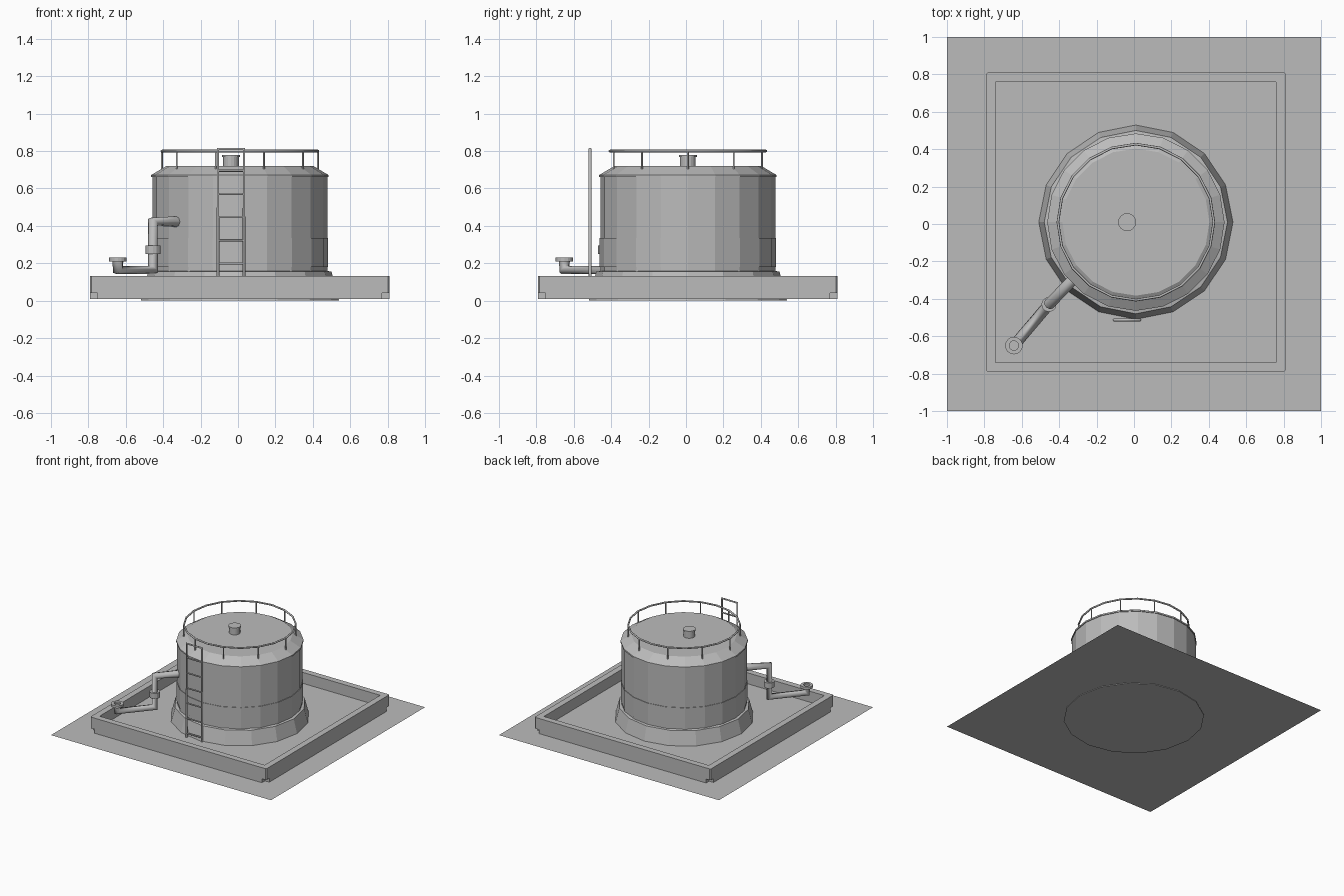
import bpy, bmesh, math
from mathutils import Vector

if "Cube" in bpy.data.objects:
    bpy.data.objects.remove(bpy.data.objects["Cube"])

grey = bpy.data.materials.new("plain grey")
grey.use_nodes = True
COLOUR = (0.5, 0.5, 0.5, 1)
grey.diffuse_color = COLOUR
grey.node_tree.nodes["Principled BSDF"].inputs["Base Color"].default_value = COLOUR

C = 0.01            # tank and curb centre on both axes


def finish(name, bm):
    bmesh.ops.recalc_face_normals(bm, faces=bm.faces)
    me = bpy.data.meshes.new(name)
    bm.to_mesh(me)
    bm.free()
    me.materials.append(grey)
    ob = bpy.data.objects.new(name, me)
    bpy.context.collection.objects.link(ob)
    return ob


def add_box(bm, lo, hi):
    lo, hi = Vector(lo), Vector(hi)
    verts = bmesh.ops.create_cube(bm, size=1)["verts"]
    for v in verts:
        v.co = (lo + hi) / 2 + v.co * (hi - lo)


def lathe(name, profile, sides, centre=(C, C), ring=False):
    """Turn (radius, z) points about a vertical axis; cap the ends or close into a ring."""
    bm = bmesh.new()
    rows = []
    for r, z in profile:
        angles = [math.tau * i / sides for i in range(sides)]
        rows.append([bm.verts.new((centre[0] + r * math.cos(a),
                                   centre[1] + r * math.sin(a), z)) for a in angles])
    pairs = list(zip(rows, rows[1:]))
    if ring:
        pairs.append((rows[-1], rows[0]))
    else:
        bm.faces.new(rows[0])
        bm.faces.new(rows[-1])
    for a, b in pairs:
        for i in range(sides):
            j = (i + 1) % sides
            bm.faces.new((a[i], a[j], b[j], b[i]))
    return finish(name, bm)


def tubes(name, paths, radius, closed=False, res=2):
    """Sweep a round section along each path."""
    cu = bpy.data.curves.new(name, "CURVE")
    cu.dimensions = "3D"
    cu.bevel_depth = radius
    cu.bevel_resolution = res
    cu.use_fill_caps = True
    for path in paths:
        sp = cu.splines.new("POLY")
        sp.points.add(len(path) - 1)
        sp.use_cyclic_u = closed
        for p, co in zip(sp.points, path):
            p.co = (*co, 1)
    cu.materials.append(grey)
    ob = bpy.data.objects.new(name, cu)
    bpy.context.collection.objects.link(ob)
    return ob


# Ground sheet
bm = bmesh.new()
bmesh.ops.create_grid(bm, x_segments=1, y_segments=1, size=1)
for v in bm.verts:
    v.co.z = 0.006
finish("ground_sheet", bm)

# Containment curb: slab hollowed to a floor, with notched lower corners
bm = bmesh.new()
add_box(bm, (C - 0.8, C - 0.8, 0.008), (C + 0.8, C + 0.8, 0.132))
upright = [e for e in bm.edges if abs(e.verts[0].co.z - e.verts[1].co.z) > 0.05]
bmesh.ops.bevel(bm, geom=upright, offset=0.008, segments=1, affect="EDGES")
curb = finish("containment_curb", bm)

bm = bmesh.new()
add_box(bm, (C - 0.75, C - 0.75, 0.042), (C + 0.75, C + 0.75, 0.3))
for sx in (-1, 1):
    for sy in (-1, 1):
        x, y = C + sx * 0.8, C + sy * 0.8
        add_box(bm, (x - 0.04, y - 0.04, -0.1), (x + 0.04, y + 0.04, 0.04))
cutter = finish("curb_cutter", bm)
cutter.hide_render = True
cutter.hide_viewport = True
mod = curb.modifiers.new("hollow", "BOOLEAN")
mod.operation = "DIFFERENCE"
mod.object = cutter

# Tank: flared footing, shell, lower band, sloped roof, vent
lathe("tank_footing", [(0.53, 0), (0.49, 0.155), (0.46, 0.16)], 16)
lathe("tank_shell", [(0.468, 0.05), (0.468, 0.67)], 20)
lathe("lower_band", [(0.468, 0.18), (0.472, 0.18), (0.472, 0.335), (0.468, 0.335)], 20, ring=True)
lathe("tank_roof", [(0.46, 0.66), (0.474, 0.66), (0.474, 0.672), (0.393, 0.72)], 20)
VENT = (-0.037, 0.01)
lathe("roof_vent", [(0.042, 0.71), (0.042, 0.768), (0.048, 0.768), (0.048, 0.78)], 16, VENT)

# Roof railing
def rim(i, n, z):
    a = math.tau * i / n
    return (C + 0.417 * math.cos(a), C + 0.417 * math.sin(a), z)

tubes("railing_hoop", [[rim(i, 20, 0.8) for i in range(20)]], 0.007, closed=True)
tubes("railing_posts", [[rim(i, 10, 0.69), rim(i, 10, 0.8)] for i in range(10)], 0.005)

# Ladder
LX, RX, LY = -0.107, 0.032, -0.513
tubes("ladder_rails", [[(LX, LY, 0.04), (LX, LY, 0.811), (RX, LY, 0.811), (RX, LY, 0.04)]], 0.008)
tubes("ladder_rungs", [[(LX, LY, 0.075 + 0.124 * i), (RX, LY, 0.075 + 0.124 * i)]
                       for i in range(6)], 0.006)

# Outlet pipe with collar and open flange
elbow, outlet = (-0.455, -0.43), (-0.642, -0.65)
tubes("outlet_pipe", [[(-0.32, -0.29, 0.422), (*elbow, 0.422), (*elbow, 0.165),
                       (*outlet, 0.165), (*outlet, 0.215)]], 0.03)
lathe("pipe_collar", [(0.04, 0.25), (0.04, 0.295)], 12, elbow)
lathe("outlet_flange", [(0.025, 0.21), (0.047, 0.21), (0.047, 0.23), (0.025, 0.23)],
      16, outlet, ring=True)
